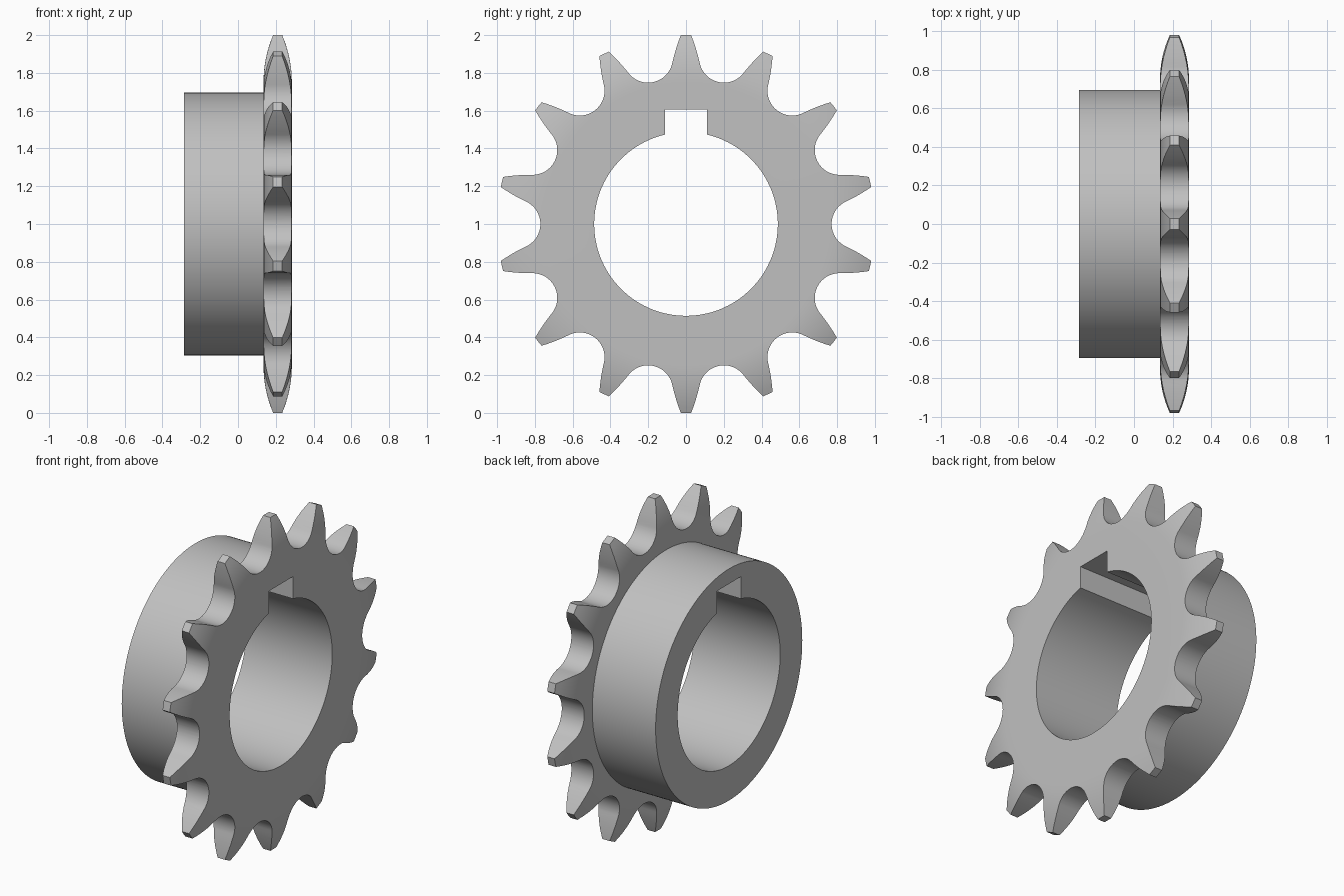
import bpy, bmesh
from math import sin, cos, pi, atan2, hypot, radians, sqrt
from mathutils import Vector

cube = bpy.data.objects.get("Cube")
if cube:
    bpy.data.objects.remove(cube, do_unlink=True)

TEETH = 14
HALF = pi / TEETH                     # angle from a tooth axis to a gap axis
CENTRE = Vector((0, 0, 1))
BACK, FACE, END = -0.285, 0.135, 0.285
BORE, HUB, TIP, SHOULDER = 0.486, 0.695, 1.0, 0.75
PITCH, SEAT = 0.902, 0.131            # roller pitch circle and seat radius


def make_object(name, bm):
    bmesh.ops.recalc_face_normals(bm, faces=bm.faces)
    mesh = bpy.data.meshes.new(name)
    bm.to_mesh(mesh)
    bm.free()
    obj = bpy.data.objects.new(name, mesh)
    bpy.context.collection.objects.link(obj)
    return obj


def lathe(name, profile, steps):
    """Turn a closed (x, radius) profile about the axle."""
    bm = bmesh.new()
    verts = [bm.verts.new((x, 0, 1 + r)) for x, r in profile]
    edges = [bm.edges.new((v, verts[i - 1])) for i, v in enumerate(verts)]
    bmesh.ops.spin(bm, geom=verts + edges, cent=CENTRE, axis=(1, 0, 0),
                   angle=2 * pi, steps=steps)
    bmesh.ops.remove_doubles(bm, verts=bm.verts, dist=1e-5)
    return make_object(name, bm)


def prism(bm, outline, x0, x1):
    """Extrude a closed (y, z) outline along the axle."""
    face = bm.faces.new([bm.verts.new((x0, y, z)) for y, z in outline])
    ext = bmesh.ops.extrude_face_region(bm, geom=[face])["geom"]
    moved = [g for g in ext if isinstance(g, bmesh.types.BMVert)]
    bmesh.ops.translate(bm, verts=moved, vec=(x1 - x0, 0, 0))


def cut(target, cutter):
    cutter.hide_render = True
    mod = target.modifiers.new("cut", "BOOLEAN")
    mod.operation, mod.solver, mod.object = "DIFFERENCE", "EXACT", cutter
    bpy.ops.object.select_all(action="DESELECT")
    bpy.context.view_layer.objects.active = target
    target.select_set(True)
    bpy.ops.object.modifier_apply(modifier=mod.name)
    bpy.data.objects.remove(cutter, do_unlink=True)


# Blank: bored hub plus a disc whose rim is rounded on both sides
middle, thick, tip_half = (FACE + END) / 2, (END - FACE) / 2, 0.024
sag, rise = thick - tip_half, TIP - SHOULDER
radius = (rise ** 2 + sag ** 2) / (2 * sag)
rim = []
for i in range(9):
    h = rise * i / 8
    rim.append((thick - radius + sqrt(radius ** 2 - h ** 2), SHOULDER + h))
profile = [(BACK, BORE), (BACK, HUB), (FACE, HUB)]
profile += [(middle - w, r) for w, r in rim]
profile += [(middle + w, r) for w, r in reversed(rim)]
profile += [(END, BORE)]
sprocket = lathe("sprocket", profile, TEETH * 16)

# Tooth gaps: round roller seat running into convex flanks
cy, cz = PITCH * sin(HALF), PITCH * cos(HALF)
seat_end = radians(77.6)
half_gap = []
for i in range(15):
    a = HALF + (seat_end - HALF) * i / 14
    half_gap.append((cy - SEAT * sin(a), cz - SEAT * cos(a)))
y0, z0 = half_gap[-1]
for i in range(1, 9):
    t = 0.19 * i / 8
    half_gap.append((y0 - 0.22 * t - 0.58 * t * t, z0 + t))
polar = [(hypot(y, z), atan2(y, z)) for y, z in half_gap]
gap = polar[::-1] + [(r, 2 * HALF - a) for r, a in polar[1:]]
bm = bmesh.new()
for n in range(TEETH):
    turn = 2 * HALF * n
    prism(bm, [(r * sin(a + turn), 1 + r * cos(a + turn)) for r, a in gap],
          FACE - 0.1, END + 0.1)
cut(sprocket, make_object("gap_cutter", bm))

# Keyway: square slot along the top of the bore
bm = bmesh.new()
k = 0.1125
prism(bm, [(-k, 1.3), (k, 1.3), (k, 1.605), (-k, 1.605)], BACK - 0.1, END + 0.1)
cut(sprocket, make_object("keyway_cutter", bm))

# Plain grey steel
steel = bpy.data.materials.new("grey_steel")
steel.use_nodes = True
colour = (0.53, 0.53, 0.53, 1)
steel.diffuse_color = colour
steel.node_tree.nodes["Principled BSDF"].inputs["Base Color"].default_value = colour
sprocket.data.materials.clear()
sprocket.data.materials.append(steel)
bpy.ops.object.shade_smooth_by_angle(angle=radians(25))
